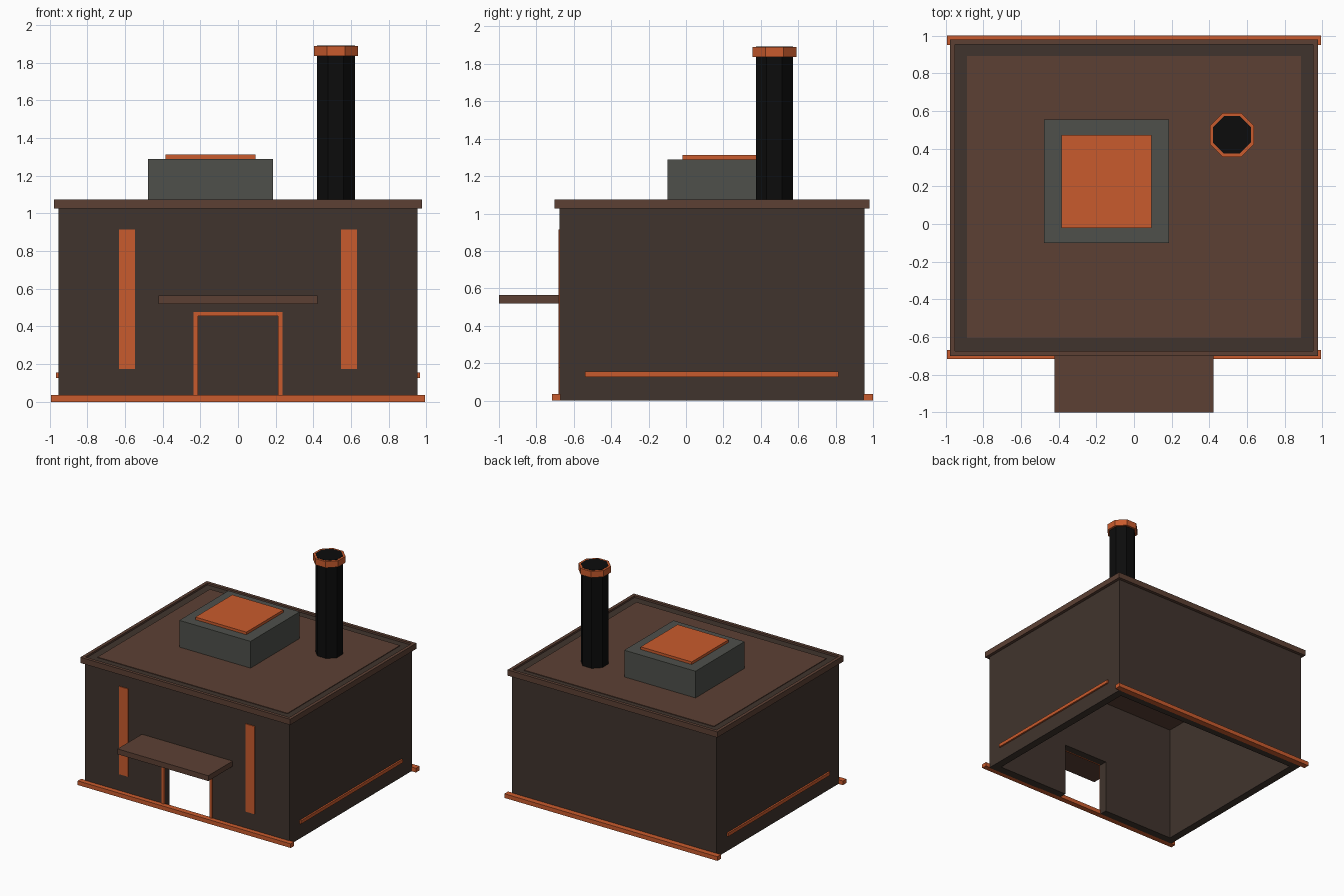
import bpy, bmesh, math

if "Cube" in bpy.data.objects:
    bpy.data.objects.remove(bpy.data.objects["Cube"])

def material(name, r, g, b):
    m = bpy.data.materials.new(name)
    lin = [((c / 255 + 0.055) / 1.055) ** 2.4 if c > 10 else c / 255 / 12.92 for c in (r, g, b)]
    m.diffuse_color = (*lin, 1)
    m.use_nodes = True
    m.node_tree.nodes["Principled BSDF"].inputs["Base Color"].default_value = m.diffuse_color
    return m

WALL = material("dark brown wall", 64, 52, 45)
ROOF = material("brown roof", 92, 64, 52)
ORANGE = material("orange trim", 201, 91, 45)
GREY = material("grey metal", 78, 80, 75)
BLACK = material("black pipe", 12, 12, 12)

def finish(name, bm, mat):
    me = bpy.data.meshes.new(name)
    bm.to_mesh(me)
    bm.free()
    ob = bpy.data.objects.new(name, me)
    bpy.context.collection.objects.link(ob)
    if mat:
        me.materials.append(mat)
    return ob

def box(name, x, y, z, mat=None):
    bm = bmesh.new()
    bmesh.ops.create_cube(bm, size=1)
    for v in bm.verts:
        v.co = [a[0] + (c + 0.5) * (a[1] - a[0]) for c, a in zip(v.co, (x, y, z))]
    return finish(name, bm, mat)

def octagon(name, x, y, half, z, mat):
    bm = bmesh.new()
    r = half / math.cos(math.pi / 8)
    vs = [bm.verts.new((x + r * math.cos((i + 0.5) * math.pi / 4),
                        y + r * math.sin((i + 0.5) * math.pi / 4), z[0])) for i in range(8)]
    f = bm.faces.new(vs)
    ext = bmesh.ops.extrude_face_region(bm, geom=[f])["geom"]
    for v in ext:
        if isinstance(v, bmesh.types.BMVert):
            v.co.z = z[1]
    bmesh.ops.recalc_face_normals(bm, faces=bm.faces)
    return finish(name, bm, mat)

def cut(ob, *cutters):
    for c in cutters:
        c.hide_render = True
        c.display_type = 'WIRE'
        m = ob.modifiers.new("cut", 'BOOLEAN')
        m.operation, m.solver, m.object = 'DIFFERENCE', 'EXACT', c

# hollow walls, open at the bottom, with a doorway
walls = box("walls", (-.952, .952), (-.676, .954), (0, 1.06), WALL)
cut(walls, box("room_cutter", (-.886, .886), (-.606, .892), (-.1, 1.2)),
    box("door_cutter", (-.212, .212), (-.9, -.5), (-.1, .455)))

# roof panel and the trim around its edge
box("roof_panel", (-.886, .886), (-.606, .892), (1.0, 1.065), ROOF)
trim = box("roof_trim", (-.978, .978), (-.702, .98), (1.027, 1.075), ROOF)
cut(trim, box("trim_cutter", (-.951, .951), (-.675, .953), (.9, 1.2)))

# canopy over the door
box("canopy", (-.423, .423), (-1.0, -.67), (.52, .565), ROOF)

# base strips, front and back
box("base_strip_front", (-.993, .993), (-.716, -.67), (0, .035), ORANGE)
box("base_strip_back", (-.993, .993), (.95, 1.0), (0, .035), ORANGE)

# mirrored strips and door jambs
def pair(a, b):
    return tuple(sorted((a, b)))

for s, side in ((-1, "left"), (1, "right")):
    box("side_strip_" + side, pair(s * .94, s * .966), (-.54, .815), (.127, .155), ORANGE)
    box("front_light_" + side, pair(s * .548, s * .633), (-.683, -.67), (.175, .915), ORANGE)
    box("door_jamb_" + side, pair(s * .212, s * .237), (-.683, -.67), (.035, .455), ORANGE)
box("door_header", (-.237, .237), (-.683, -.67), (.455, .477), ORANGE)

# roof vent with its lid
box("vent_box", (-.477, .187), (-.1, .555), (1.05, 1.29), GREY)
box("vent_lid", (-.384, .092), (-.02, .472), (1.29, 1.312), ORANGE)

# chimney pipe and rim
octagon("chimney", .52, .473, .1, (1.05, 1.892), BLACK)
octagon("chimney_rim", .52, .473, .117, (1.837, 1.89), ORANGE)
